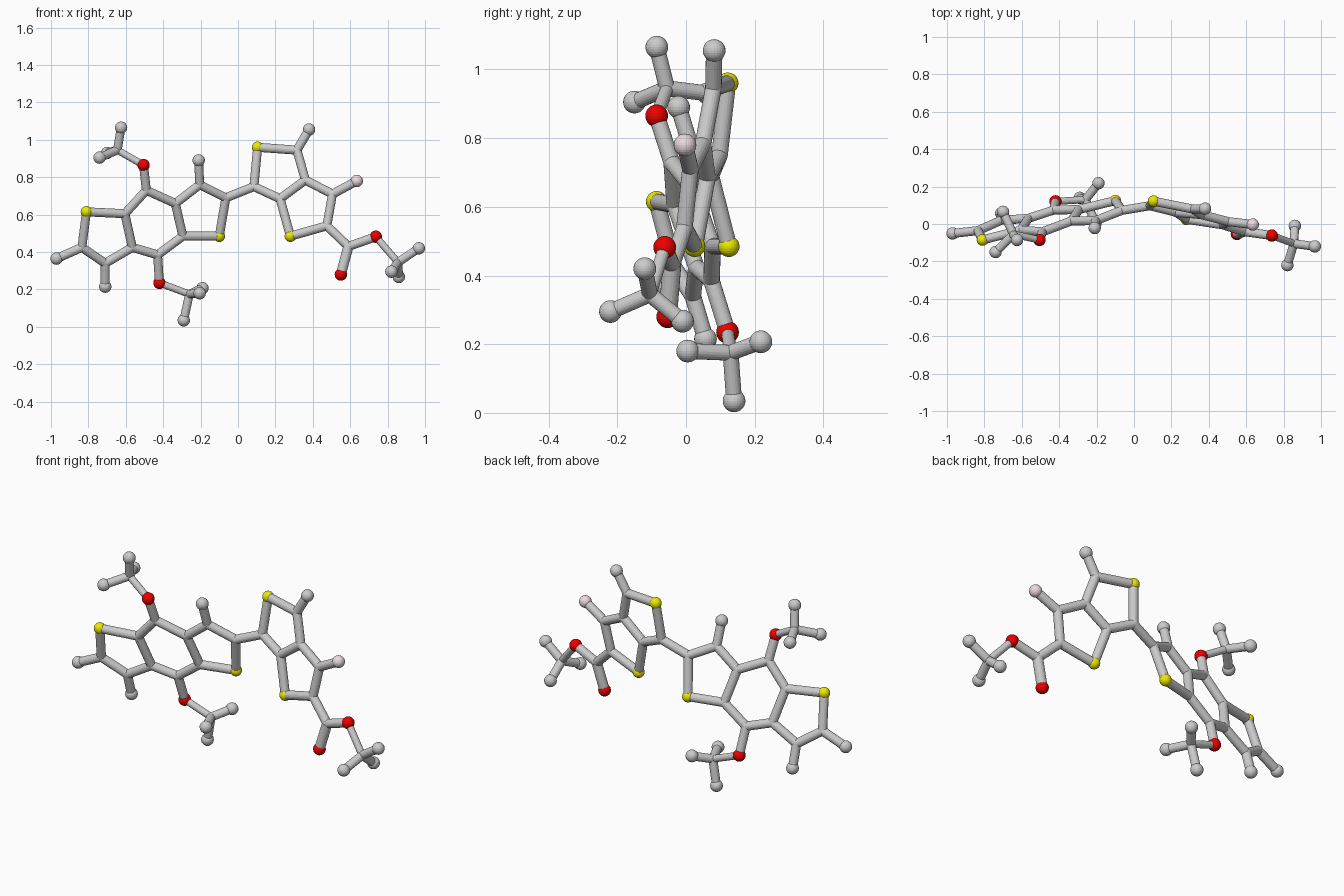
import bpy
from mathutils import Vector

if "Cube" in bpy.data.objects:
    bpy.data.objects.remove(bpy.data.objects["Cube"])

BALL, RING_R, METHYL_R, ETHER_R, DOUBLE_R = 0.033, 0.024, 0.023, 0.019, 0.027


def material(name, rgb):
    m = bpy.data.materials.new(name)
    m.diffuse_color = (*rgb, 1)
    m.use_nodes = True
    m.node_tree.nodes["Principled BSDF"].inputs["Base Color"].default_value = m.diffuse_color
    return m


MATS = {"sulfur": material("yellow", (0.85, 0.82, 0.0)),
        "oxygen": material("red", (0.85, 0.0, 0.0)),
        "fluorine": material("pale_pink", (0.85, 0.7, 0.73))}

# flat fused rings: (x, z) of each atom, y follows from the tilted plane
LEFT = dict(s1=(-.81, .615), c2=(-.835, .425), h2=(-.97, .365), c3=(-.71, .34),
            h3=(-.71, .215), c3a=(-.565, .425), c7a=(-.605, .605), c4=(-.49, .73),
            c5=(-.335, .66), c6=(-.295, .485), c7=(-.43, .385), o1=(-.505, .865),
            o2=(-.42, .235), c8=(-.205, .76), h8=(-.21, .89), c9=(-.065, .69),
            s2=(-.10, .485))
RIGHT = dict(c10=(.085, .75), s3=(.105, .96), c11=(.315, .945), h11=(.38, 1.055),
             c12=(.36, .785), c13=(.225, .685), s4=(.28, .485), c14=(.475, .54),
             c15=(.505, .71), f=(.635, .78), c16=(.59, .43), o3=(.55, .28), o4=(.737, .482))
# three methyl groups: carbon and its three hydrogens
METHYL = dict(m1=(-.645, -.055, .945), m1a=(-.625, -.085, 1.065),
              m1b=(-.74, -.15, .905), m1c=(-.70, .065, .93),
              m2=(-.26, .13, .175), m2a=(-.29, .14, .035),
              m2b=(-.19, .218, .207), m2c=(-.205, .005, .18),
              m3=(.855, -.105, .345), m3a=(.967, -.12, .42),
              m3b=(.82, -.22, .295), m3c=(.86, -.01, .267))

atoms = {k: Vector((x, .292 + .242 * x - .295 * z, z)) for k, (x, z) in LEFT.items()}
atoms.update({k: Vector((x, .014 - .19 * x + .133 * z, z)) for k, (x, z) in RIGHT.items()})
atoms.update({k: Vector(p) for k, p in METHYL.items()})


def ball(name, p, r, mat=None):
    bpy.ops.mesh.primitive_uv_sphere_add(segments=24, ring_count=14, radius=r, location=p)
    o = bpy.context.object
    o.name = name
    if mat:
        o.data.materials.append(mat)


def stick(a, b, r):
    p, q = atoms[a], atoms[b]
    d = q - p
    bpy.ops.mesh.primitive_cylinder_add(vertices=20, radius=r, depth=d.length,
                                        location=(p + q) / 2)
    o = bpy.context.object
    o.name = f"bond_{a}_{b}"
    o.rotation_mode = 'QUATERNION'
    o.rotation_quaternion = d.to_track_quat('Z', 'Y')


# atom balls: large for end and coloured atoms, stick-sized for carbon joints
KINDS = {"s": "sulfur", "o": "oxygen", "f": "fluorine", "h": "hydrogen"}
for k, p in atoms.items():
    if k[0] == "m" and len(k) == 3:
        ball("hydrogen_" + k, p, BALL)
    elif k[0] in KINDS:
        kind = KINDS[k[0]]
        ball(f"{kind}_{k}", p, BALL if kind != "sulfur" else 0.031, MATS.get(kind))
    else:
        ball("carbon_joint_" + k, p, RING_R if k[0] == "c" else METHYL_R)

# ring and chain bonds as paths of atoms
PATHS = ["s1 c2 c3 c3a c7a s1", "c7a c4 c5 c6 c7 c3a", "c5 c8 c9 s2 c6",
         "c2 h2", "c3 h3", "c8 h8", "c4 o1", "c7 o2", "c9 c10",
         "c10 s3 c11 c12 c13 c10", "c13 s4 c14 c15 c12", "c11 h11", "c15 f",
         "c14 c16 o4"]
for path in PATHS:
    names = path.split()
    for a, b in zip(names, names[1:]):
        stick(a, b, RING_R)
stick("c16", "o3", DOUBLE_R)

# methyl bonds
for m, o in (("m1", "o1"), ("m2", "o2"), ("m3", "o4")):
    stick(o, m, ETHER_R)
    for s in "abc":
        stick(m, m + s, METHYL_R)
